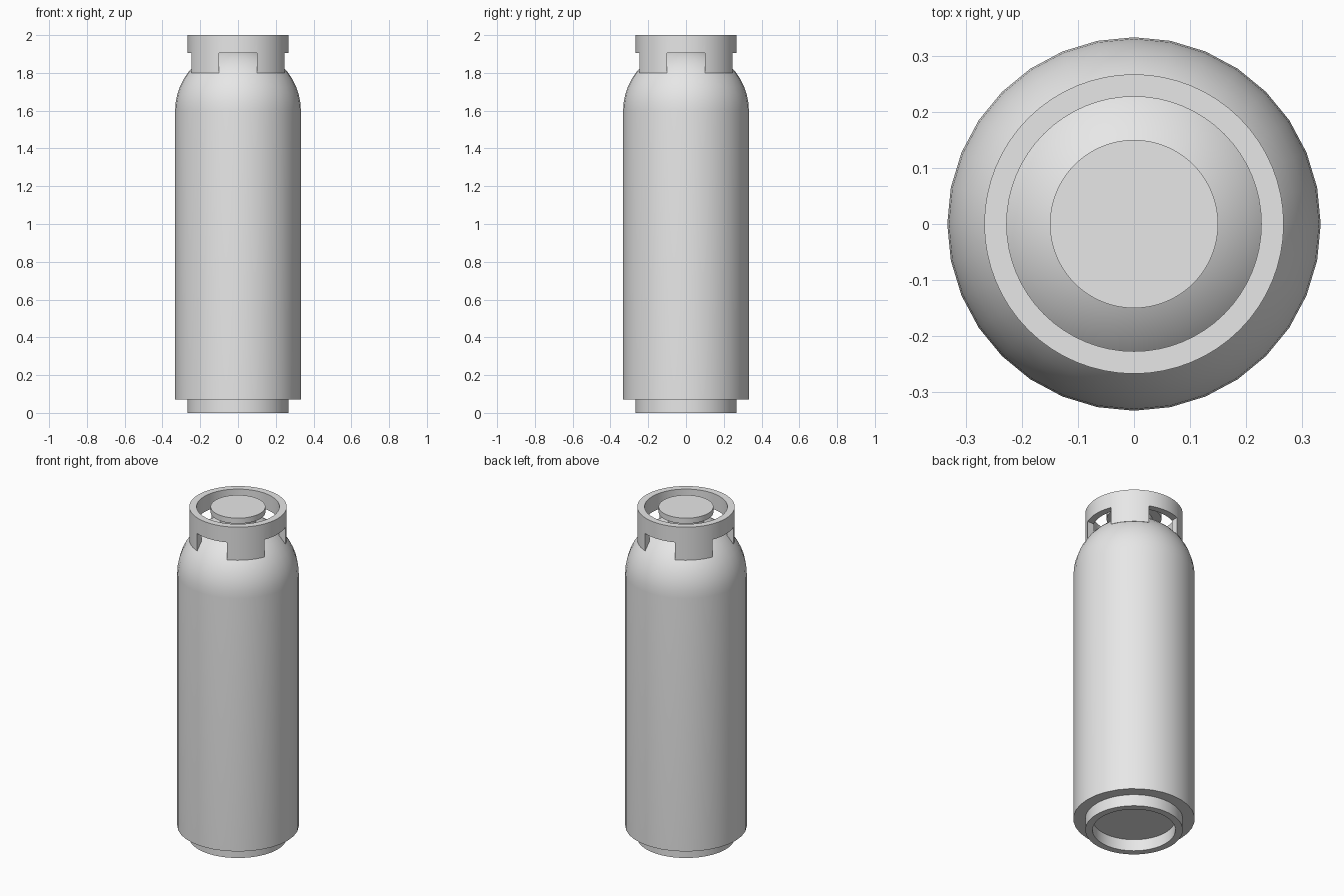
import bpy
import math

cube = bpy.data.objects.get("Cube")
if cube:
    bpy.data.objects.remove(cube)

# Single painted metal colour
metal = bpy.data.materials.new("light_grey_metal")
colour = (0.8, 0.8, 0.8, 1)
metal.use_nodes = True
metal.diffuse_color = colour
metal.node_tree.nodes["Principled BSDF"].inputs["Base Color"].default_value = colour


def finish(obj, name):
    obj.name = name
    obj.data.materials.append(metal)
    bpy.context.view_layer.objects.active = obj
    bpy.ops.object.select_all(action="DESELECT")
    obj.select_set(True)
    bpy.ops.object.shade_smooth_by_angle(angle=math.radians(30))
    return obj


def lathe(name, profile, sides, closed=False):
    """Spin (radius, height) points around z; radius zero makes a pole."""
    verts, rings, faces = [], [], []
    for r, z in profile:
        count = sides if r > 0 else 1
        rings.append([len(verts) + i % count for i in range(sides)])
        for i in range(count):
            a = math.tau * i / sides
            verts.append((r * math.cos(a), r * math.sin(a), z))
    pairs = list(zip(rings, rings[1:]))
    if closed:
        pairs.append((rings[-1], rings[0]))
    for low, high in pairs:
        for i in range(sides):
            j = (i + 1) % sides
            loop = [low[i], low[j], high[j], high[i]]
            faces.append(list(dict.fromkeys(loop)))
    mesh = bpy.data.meshes.new(name)
    mesh.from_pydata(verts, [], faces)
    obj = bpy.data.objects.new(name, mesh)
    bpy.context.collection.objects.link(obj)
    return finish(obj, name)


def tube(name, outer, inner, bottom, top):
    return lathe(name, [(inner, bottom), (outer, bottom), (outer, top), (inner, top)], 64, True)


# Tank with a flat base and a hemispherical shoulder
R, SHOULDER, STEPS = 0.333, 1.6, 12
dome = [(R * math.cos(math.pi / 2 * i / STEPS), SHOULDER + R * math.sin(math.pi / 2 * i / STEPS))
        for i in range(STEPS)]
lathe("tank_body", [(0, 0.07), (R, 0.07)] + dome + [(0, SHOULDER + R)], 32)

# Open foot ring
tube("foot_ring", 0.267, 0.227, 0, 0.07)

# Valve cap on a short neck
lathe("valve", [(0, 1.88), (0.1, 1.88), (0.1, 1.967), (0.15, 1.967), (0.15, 2), (0, 2)], 64)

# Guard collar with a notch on each of the four sides
collar = tube("guard_collar", 0.267, 0.227, 1.8, 2)
for axis, size in (("x", (1, 0.2, 0.21)), ("y", (0.2, 1, 0.21))):
    bpy.ops.mesh.primitive_cube_add(size=1, location=(0, 0, 1.8))
    cutter = bpy.context.object
    cutter.name = "notch_cutter_" + axis
    cutter.scale = size
    cutter.hide_render = True
    cutter.hide_set(True)
    cut = collar.modifiers.new("notch_" + axis, "BOOLEAN")
    cut.operation = "DIFFERENCE"
    cut.solver = "EXACT"
    cut.object = cutter
